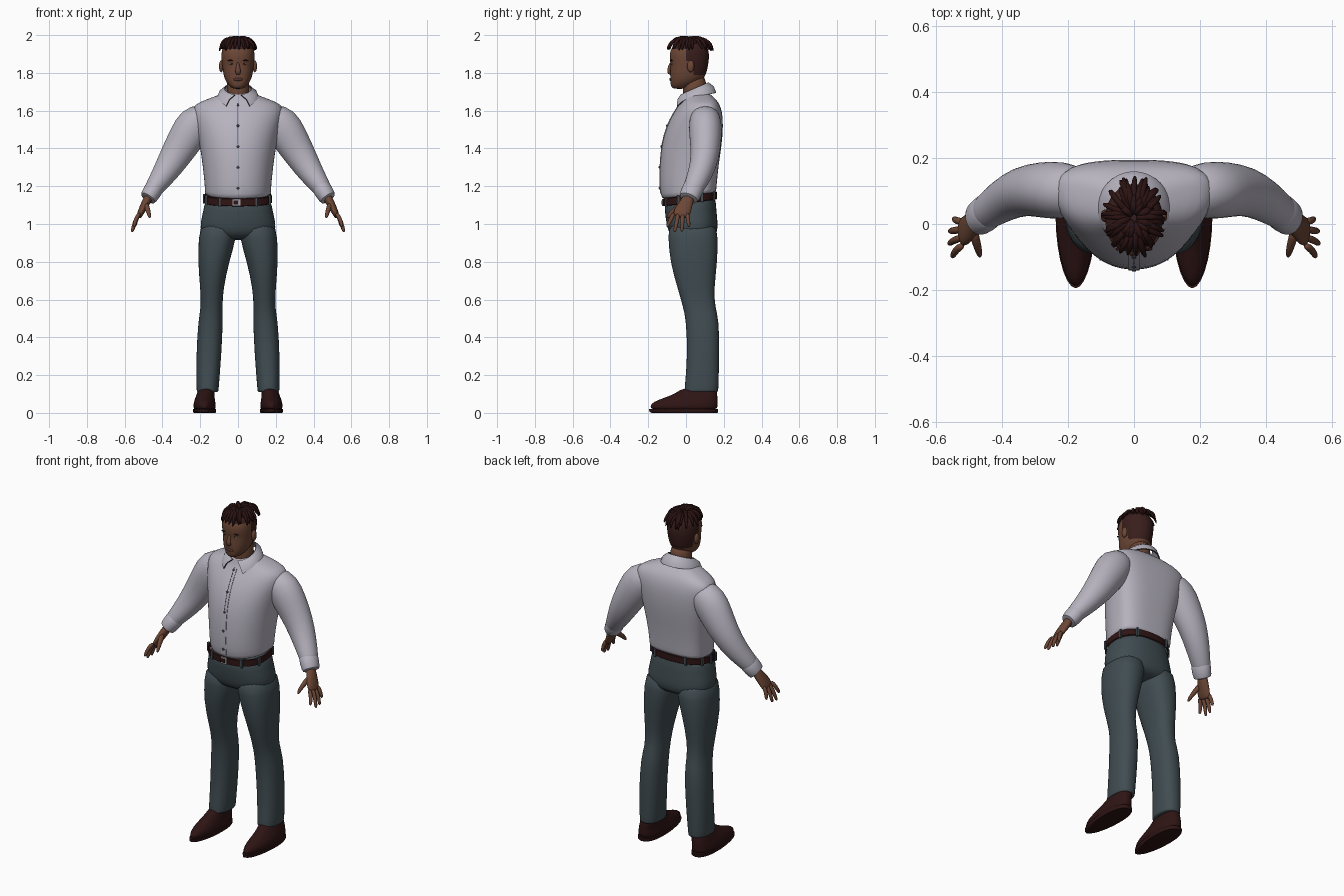
import bpy, bmesh, math, random
from mathutils import Vector

if "Cube" in bpy.data.objects:
    bpy.data.objects.remove(bpy.data.objects["Cube"])
random.seed(4)


def material(name, r, g, b):
    m = bpy.data.materials.new(name)
    m.use_nodes = True
    m.diffuse_color = (r, g, b, 1)
    node = m.node_tree.nodes["Principled BSDF"]
    node.inputs["Base Color"].default_value = (r, g, b, 1)
    node.inputs["Roughness"].default_value = 0.8
    return m


SHIRT = material("pale shirt", .47, .45, .52)
SEAM = material("dark seam", .06, .06, .075)
CLOTH = material("slate trousers", .052, .073, .083)
LEATHER = material("dark leather", .028, .007, .007)
SKIN = material("brown skin", .15, .062, .036)
HAIR = material("dark hair", .024, .006, .006)
FADE = material("short hair", .04, .013, .011)
LIP = material("lips", .10, .035, .028)
EYE = material("eye white", .3, .25, .22)
METAL = material("buckle metal", .35, .35, .37)


def finish(bm, name, mats, sub=0, mirror=False, rim=0.0):
    bmesh.ops.recalc_face_normals(bm, faces=bm.faces)
    mesh = bpy.data.meshes.new(name)
    bm.to_mesh(mesh)
    bm.free()
    ob = bpy.data.objects.new(name, mesh)
    bpy.context.collection.objects.link(ob)
    for m in mats:
        mesh.materials.append(m)
    bpy.ops.object.select_all(action='DESELECT')
    ob.select_set(True)
    bpy.context.view_layer.objects.active = ob
    if sub:
        ob.modifiers.new("smooth", 'SUBSURF').levels = sub
    if rim:
        s = ob.modifiers.new("thick", 'SOLIDIFY')
        s.thickness, s.offset, s.material_offset_rim = rim, 1, 1
    if mirror:
        ob.modifiers.new("mirror", 'MIRROR').use_mirror_merge = False
    for mod in list(ob.modifiers):
        bpy.ops.object.modifier_apply(modifier=mod.name)
    bpy.ops.object.shade_smooth_by_angle(angle=math.radians(50))
    return ob


def build(name, shapes, mat, sub=1, mirror=False, cap=True):
    """Skin each list of rings into one mesh."""
    bm = bmesh.new()
    for rings in shapes:
        loops = [[bm.verts.new(p) for p in ring] for ring in rings]
        n = len(loops[0])
        for a, b in zip(loops, loops[1:]):
            for i in range(n):
                j = (i + 1) % n
                bm.faces.new((a[i], a[j], b[j], b[i]))
        if cap:
            bm.faces.new(loops[0])
            bm.faces.new(loops[-1])
    return finish(bm, name, [mat], sub, mirror)


def power(v, n):
    return math.copysign(abs(v) ** (2 / n), v)


def sections(rows, mid=.5, front=2.0, back=2.0, n=28):
    """Horizontal rings from rows of (z, centre x, half width, front y, back y, tilt)."""
    out = []
    for z, cx, hw, yf, yb, *tilt in rows:
        ym, ring = yf + (yb - yf) * mid, []
        for i in range(n):
            c, s = math.cos(math.tau * i / n), math.sin(math.tau * i / n)
            e = front if s < 0 else back
            y = ym + power(s, e) * (ym - yf if s < 0 else yb - ym)
            ring.append((cx + hw * power(c, e), y, z + (tilt[0] * y if tilt else 0)))
        out.append(ring)
    return out


def tube(points, radii, ref=(0, 1, 0), n=16):
    """Rings along a path; each radius is (along ref, across it)."""
    pts, out = [Vector(p) for p in points], []
    for i, p in enumerate(pts):
        t = (pts[min(i + 1, len(pts) - 1)] - pts[max(i - 1, 0)]).normalized()
        a = Vector(ref)
        a = (a - t * a.dot(t)).normalized()
        b = t.cross(a)
        ra, rb = radii[i]
        out.append([p + a * ra * math.cos(math.tau * k / n) + b * rb * math.sin(math.tau * k / n)
                    for k in range(n)])
    return out


def blob(name, centre, size, mat, mirror=False):
    bm = bmesh.new()
    bmesh.ops.create_uvsphere(bm, u_segments=14, v_segments=8, radius=1)
    bmesh.ops.scale(bm, vec=size, verts=bm.verts)
    bmesh.ops.translate(bm, vec=centre, verts=bm.verts)
    return finish(bm, name, [mat], 0, mirror)


def box(name, centre, size, mat):
    bm = bmesh.new()
    bmesh.ops.create_cube(bm, size=1)
    bmesh.ops.scale(bm, vec=size, verts=bm.verts)
    bmesh.ops.translate(bm, vec=centre, verts=bm.verts)
    return finish(bm, name, [mat])


def front_point(ob, x, z, lift=0.0):
    hit, loc, _, _ = ob.ray_cast(Vector((x, -1, z)), Vector((0, 1, 0)))
    return Vector((x, (loc.y if hit else 0) - lift, z))


# Shirt body, sleeves and cuffs
shirt = build("shirt_body", [sections([
    (1.145, 0, .160, -.112, .150, .13), (1.150, 0, .176, -.128, .160, .13),
    (1.19, 0, .175, -.140, .162, .08), (1.31, 0, .187, -.139, .172),
    (1.42, 0, .203, -.130, .190), (1.52, 0, .225, -.102, .197),
    (1.59, 0, .243, -.065, .193), (1.633, 0, .235, -.035, .178),
    (1.66, 0, .165, -.022, .160), (1.69, 0, .085, -.015, .125),
    (1.70, 0, .06, -.01, .11)], mid=.62, front=2.1, back=3.0, n=36)], SHIRT)
build("sleeves", [tube(
    [(.15, .10, 1.60), (.225, .102, 1.535), (.275, .104, 1.455), (.335, .102, 1.355),
     (.392, .075, 1.262), (.445, .038, 1.19), (.462, .025, 1.16)],
    [(.07, .06), (.09, .106), (.086, .096), (.076, .083), (.066, .066), (.055, .05), (.05, .044)],
    n=20)], SHIRT, mirror=True)
build("cuffs", [tube(
    [(.438, .042, 1.198), (.441, .040, 1.193), (.475, .014, 1.138), (.479, .012, 1.133)],
    [(.052, .045), (.059, .052), (.054, .047), (.048, .041)], n=20)], SHIRT, mirror=True)

# Collar: a folded band, lower at the front and ending in two points
bm = bmesh.new()
cols, steps = [], 32
for i in range(steps + 1):
    u = i / steps * 2 - 1
    ti, to = math.pi / 2 + u * 2.92, math.pi / 2 + u * 2.52
    si, so = math.sin(ti), math.sin(to)
    f = max(0, -so)
    top = Vector((.068 * math.cos(ti), .045 + .07 * si, 1.712 + .032 * si))
    low = Vector((.105 * math.cos(to), .045 + .108 * so, 1.668 + .025 * max(so, 0) - .07 * f * f))
    bulge = top.lerp(low, .5) + Vector((.008 * math.cos(to), .008 * so, .006))
    cols.append([bm.verts.new(p) for p in (top, bulge, low)])
for a, b in zip(cols, cols[1:]):
    for k in range(2):
        bm.faces.new((a[k], b[k], b[k + 1], a[k + 1]))
finish(bm, "collar", [SHIRT, SEAM], rim=.007)


# Placket, seam and buttons laid on the shirt front
def strip(name, x0, x1, z0, z1, lift, mat):
    bm = bmesh.new()
    rows = []
    for i in range(21):
        z = z0 + (z1 - z0) * i / 20
        y = front_point(shirt, 0, z, lift).y
        rows.append([bm.verts.new(p) for p in ((x0, y + .004, z), (x0, y, z), (x1, y, z), (x1, y + .004, z))])
    for a, b in zip(rows, rows[1:]):
        for k in range(3):
            bm.faces.new((a[k], a[k + 1], b[k + 1], b[k]))
    finish(bm, name, [mat])


strip("placket", -.017, .017, 1.16, 1.64, .003, SHIRT)
strip("placket_seam", -.002, .001, 1.42, 1.64, .004, SEAM)
for i in range(5):
    blob("button_%d" % i, front_point(shirt, 0, 1.19 + i * .11, .004), (.007, .004, .007), SEAM)

# Trousers
build("trouser_hips", [sections([
    (1.14, 0, .170, -.112, .155, .13), (1.10, 0, .178, -.114, .158, .1),
    (1.04, 0, .192, -.110, .165), (.98, 0, .204, -.100, .170),
    (.94, 0, .185, -.085, .160), (.915, 0, .12, -.04, .12)], front=2.3, back=2.4)], CLOTH)
build("trouser_legs", [sections([
    (1.02, .10, .092, -.095, .160), (.93, .108, .102, -.095, .170), (.80, .130, .083, -.086, .167),
    (.65, .139, .060, -.042, .148), (.56, .139, .057, -.016, .155), (.49, .145, .066, .0, .176),
    (.30, .155, .067, .008, .177), (.13, .161, .059, -.008, .172),
    (.112, .161, .058, -.009, .171), (.110, .161, .050, 0, .163)],
    front=2.3, back=2.3, n=24)], CLOTH, mirror=True)

# Belt, loops and buckle
belt_rows = [(1.109, 0, .174, -.117, .160, .13), (1.112, 0, .180, -.122, .165, .13),
             (1.148, 0, .179, -.122, .165, .13), (1.151, 0, .172, -.116, .158, .13)]
belt = sections(belt_rows, front=2.3, back=2.4, n=48)
build("belt", [belt], LEATHER, sub=0, cap=False)
for k in (3, 16, 24, 32, 45, 21, 27, 40, 8):
    p = (Vector(belt[1][k]) + Vector(belt[2][k])) / 2
    box("belt_loop_%d" % k, p, (.012, .012, .05), CLOTH)
box("buckle", (-.008, -.122, 1.114), (.042, .010, .038), METAL)
box("buckle_inset", (-.012, -.127, 1.114), (.026, .006, .022), LEATHER)

# Shoes
build("shoe_uppers", [sections([
    (.010, .177, .057, -.188, .165), (.035, .177, .060, -.192, .168), (.058, .177, .057, -.178, .168),
    (.080, .175, .051, -.115, .167), (.105, .170, .047, -.050, .165),
    (.135, .165, .043, -.020, .16)], mid=.6, front=1.9, back=2.4)], LEATHER, mirror=True)
build("shoe_soles", [sections([
    (0, .177, .057, -.180, .166), (.006, .177, .061, -.194, .170), (.02, .177, .061, -.195, .170)],
    mid=.6, front=1.9, back=2.4)], LEATHER, sub=0, mirror=True)

# Hands: palm, four fingers and thumb
hand = [tube([(.465, .022, 1.16), (.484, .006, 1.12), (.505, -.014, 1.08), (.522, -.028, 1.045), (.526, -.03, 1.035)],
             [(.03, .024), (.034, .024), (.046, .021), (.046, .016), (.03, .01)], n=12)]
tips = [(.552, -.1, .985), (.562, -.06, .957), (.560, -.022, .960), (.547, .016, .985)]
for k, tip in enumerate(tips):
    base, tip = Vector((.518, -.063 + k * .023, 1.06)), Vector(tip)
    knuckle = base.lerp(tip, .45) + Vector((.009, 0, 0))
    end = base.lerp(tip, .93)
    hand.append(tube([base, knuckle, end, tip], [(.013, .013), (.012, .012), (.010, .010), (.004, .004)], n=8))
hand.append(tube([(.49, -.015, 1.11), (.477, -.06, 1.075), (.469, -.09, 1.045), (.467, -.1, 1.03)],
                 [(.018, .02), (.014, .016), (.011, .012), (.004, .005)], ref=(1, 0, 0), n=8))
build("hands", hand, SKIN, mirror=True)

# Neck and head, with close-cropped hair on the back and sides
build("neck", [tube([(0, .05, 1.62), (0, .045, 1.70), (0, .045, 1.80)],
                    [(.066, .062), (.064, .06), (.064, .06)])], SKIN)
head = build("head", [sections([
    (1.715, 0, .025, -.068, .0), (1.728, 0, .042, -.080, .03), (1.75, 0, .062, -.083, .075),
    (1.78, 0, .075, -.084, .100), (1.81, 0, .080, -.084, .112), (1.845, 0, .085, -.081, .118),
    (1.88, 0, .088, -.088, .123), (1.92, 0, .087, -.084, .121), (1.95, 0, .075, -.064, .103),
    (1.97, 0, .048, -.030, .072), (1.976, 0, .015, .0, .035)], front=2.3, n=32)], SKIN, sub=2)
head.data.materials.append(FADE)
for p in head.data.polygons:
    c = p.center
    if c.z > 1.925 or (c.z > 1.785 and c.y > .04) or (c.z > 1.86 and c.y > .0):
        p.material_index = 1
blob("ears", (.089, .025, 1.835), (.012, .019, .032), SKIN, True)
build("nose", [tube([(0, -.076, 1.86), (0, -.087, 1.83), (0, -.094, 1.805), (0, -.082, 1.79)],
                    [(.008, .006), (.010, .010), (.010, .018), (.006, .012)], n=10)], SKIN)
blob("eyes", front_point(head, .034, 1.848, -.003), (.014, .005, .0055), EYE, True)
blob("pupils", front_point(head, .034, 1.848, .0005), (.0055, .003, .005), HAIR, True)
blob("eyebrows", front_point(head, .036, 1.866, -.002), (.021, .006, .004), HAIR, True)
blob("lips", front_point(head, 0, 1.766, -.003), (.026, .008, .009), LIP)

# Twisted locks radiating from the crown
locks = []
for k in range(64):
    th = k * 2.4 + random.uniform(-.2, .2)
    reach = random.uniform(.55, 1.08) if k % 3 else random.uniform(.95, 1.12)
    c, s = math.cos(th), math.sin(th)
    bend = random.uniform(-.25, .25)
    path = []
    for f, z in ((.12, 1.965), (.45, 1.984), (.72, 1.975), (.92, 1.95), (1.0, 1.92)):
        a = th + bend * f
        z += (1 - reach) * .05 * f + random.uniform(-.006, .006)
        path.append((.094 * reach * f * math.cos(a), .02 + .118 * reach * f * math.sin(a), min(z, 1.99)))
    locks.append(tube(path, [(.010, .009), (.011, .010), (.010, .010), (.009, .008), (.004, .004)],
                      ref=(-s, c, 0), n=7))
build("hair_locks", locks, HAIR)
